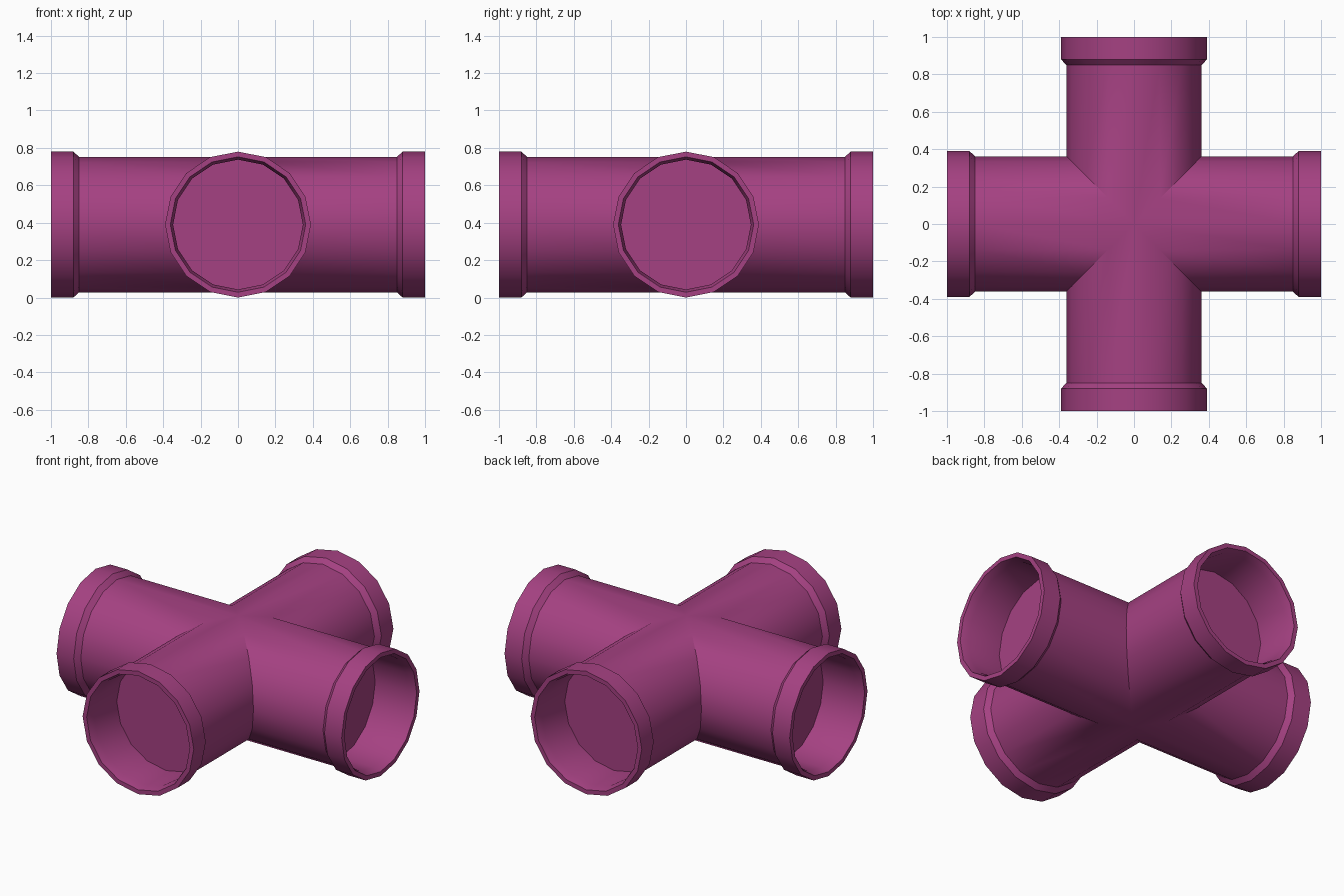
import bpy, bmesh, math
from mathutils import Matrix, Vector

if "Cube" in bpy.data.objects:
    bpy.data.objects.remove(bpy.data.objects["Cube"], do_unlink=True)

SIDES = 16
COLLAR_R, PIPE_R, BORE_R = 0.39, 0.362, 0.347
PROFILE = [  # distance along the arm, radius: from outer wall to socket floor
    (0.85, PIPE_R), (0.88, COLLAR_R), (1.0, COLLAR_R),
    (1.0, PIPE_R), (0.95, BORE_R), (0.72, BORE_R),
]

plum = bpy.data.materials.new("plum")
plum.use_nodes = True
colour = (0.376, 0.053, 0.223, 1)
plum.diffuse_color = colour
plum.node_tree.nodes["Principled BSDF"].inputs["Base Color"].default_value = colour


def add_arm(bm, turn):
    """One mitred pipe arm with a flared collar and closed socket."""
    angles = [2 * math.pi * i / SIDES for i in range(SIDES)]

    def ring(radius, along=None):
        verts = []
        for a in angles:
            y, z = radius * math.cos(a), radius * math.sin(a)
            x = abs(y) if along is None else along  # no distance: mitre seam
            verts.append(bm.verts.new(turn @ Vector((x, y, z))))
        return verts

    rings = [ring(PIPE_R)] + [ring(r, x) for x, r in PROFILE]
    for inner, outer in zip(rings, rings[1:]):
        for i in range(SIDES):
            j = (i + 1) % SIDES
            bm.faces.new((inner[i], inner[j], outer[j], outer[i]))
    bm.faces.new(rings[-1])


# Four arms welded along their mitre seams
bm = bmesh.new()
for quarter in range(4):
    add_arm(bm, Matrix.Rotation(quarter * math.pi / 2, 3, "Z"))
bmesh.ops.remove_doubles(bm, verts=bm.verts, dist=0.0005)
bmesh.ops.recalc_face_normals(bm, faces=bm.faces)
bmesh.ops.translate(bm, verts=bm.verts, vec=(0, 0, COLLAR_R))

mesh = bpy.data.meshes.new("pipe_cross")
bm.to_mesh(mesh)
bm.free()
mesh.materials.append(plum)
pipe = bpy.data.objects.new("pipe_cross", mesh)
bpy.context.collection.objects.link(pipe)

# Smooth pipe walls, crisp collars and seams
bpy.ops.object.select_all(action="DESELECT")
pipe.select_set(True)
bpy.context.view_layer.objects.active = pipe
bpy.ops.object.shade_smooth_by_angle(angle=math.radians(30))
